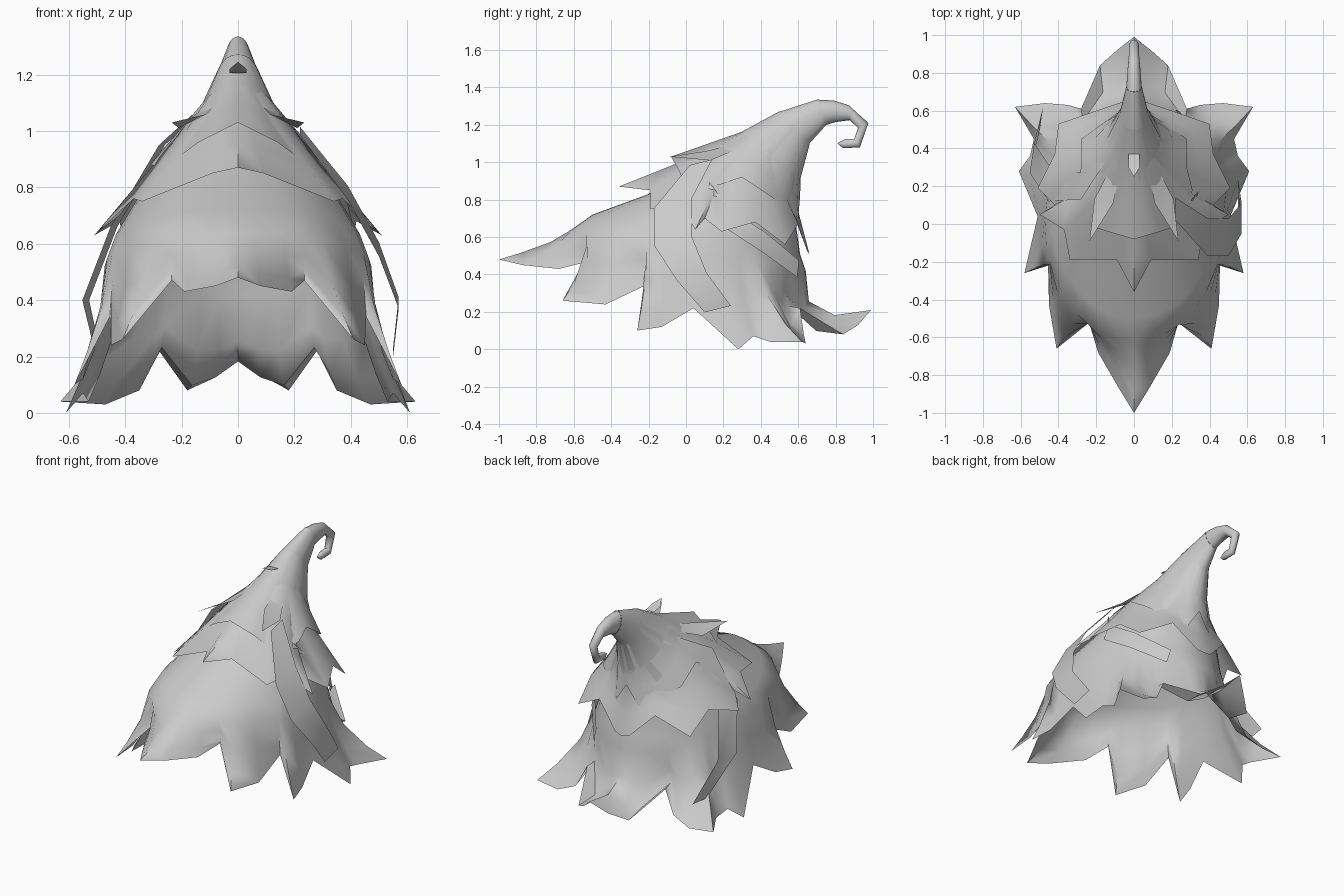
import bpy, math
from mathutils import Vector

if "Cube" in bpy.data.objects:
    bpy.data.objects.remove(bpy.data.objects["Cube"])

mat = bpy.data.materials.new("light_grey")
mat.diffuse_color = (0.6, 0.6, 0.6, 1)
mat.use_nodes = True
mat.node_tree.nodes["Principled BSDF"].inputs["Base Color"].default_value = mat.diffuse_color


def make(name, verts, faces):
    me = bpy.data.meshes.new(name)
    me.from_pydata(verts, [], faces)
    me.materials.append(mat)
    ob = bpy.data.objects.new(name, me)
    bpy.context.collection.objects.link(ob)
    bpy.context.view_layer.objects.active = ob
    ob.select_set(True)
    bpy.ops.object.shade_smooth_by_angle(angle=math.radians(65))
    ob.select_set(False)
    return ob


def ring_point(ring, a, grow=1.0):
    """Point on a tilted elliptical ring: (front y, front z, back y, back z, half width)."""
    yf, zf, yb, zb, w = ring
    c = math.cos(a) * grow
    return Vector((w * grow * math.sin(a), (yf + yb) / 2 + (yf - yb) / 2 * c,
                   (zf + zb) / 2 + (zf - zb) / 2 * c))


def loft(name, loops):
    """Skin closed loops of equal length."""
    n = len(loops[0])
    verts = [p for l in loops for p in l]
    faces = [(r * n + i, (r + 1) * n + i, (r + 1) * n + (i + 1) % n, r * n + (i + 1) % n)
             for r in range(len(loops) - 1) for i in range(n)]
    return make(name, verts, faces)


def shell(name, rings, edge, grow=1.0, steps=(0.5,), flare=False):
    """Skirt from rings down to a ragged edge given for the +x half, front to back."""
    full = [Vector(p) for p in edge]
    full += [Vector((-p.x, p.y, p.z)) for p in full[-2:0:-1]]
    yf, _, yb, _, w = rings[-1]
    angles = [math.atan2(p.x / w, ((yf + yb) / 2 - p.y) / ((yb - yf) / 2)) for p in full]
    loops = [[ring_point(r, a, grow) for a in angles] for r in rings]
    top = loops[-1]
    for t in steps:
        row = []
        for a, start, end in zip(angles, top, full):
            p = start.lerp(end, t)
            if flare:  # leaves kick outwards towards their tips, most at the back
                z = p.z
                p = start.lerp(end, t ** 1.4)
                back = max(0, -math.cos(a)) ** 4
                p.y -= 0.08 * back
                p.z = z - 0.08 * back
            row.append(p)
        loops.append(row)
    return loft(name, loops + [full])


def ribbon(name, path, widths, side, signs=(1, -1)):
    """Flat leaf or strap along a path, widened along a side direction."""
    for s in signs:
        verts = []
        for p, w in zip(path, widths):
            for k in (-w, w):
                q = Vector(p) + Vector(side) * k
                verts.append((q.x * s, q.y, q.z))
        faces = [(2 * i, 2 * i + 1, 2 * i + 3, 2 * i + 2) for i in range(len(path) - 1)]
        make(name, verts, faces)


# Rings of the hat body from the bent peak down to the flanks
rings = [
    (0.70, 1.335, 0.75, 1.20, 0.042), (0.50, 1.27, 0.66, 1.10, 0.075),
    (0.30, 1.16, 0.61, 0.92, 0.14), (0.08, 1.04, 0.585, 0.78, 0.25),
    (-0.20, 0.83, 0.59, 0.65, 0.365), (-0.50, 0.72, 0.61, 0.51, 0.44),
    (-0.62, 0.635, 0.64, 0.42, 0.473)]

# Body with the leafy brim
brim = [(0, -1, .48), (.08, -.87, .45), (.19, -.68, .43), (.235, -.52, .47),
        (.41, -.66, .26), (.45, -.43, .24), (.455, -.22, .34), (.58, -.26, .10),
        (.55, -.13, .12), (.51, .04, .22), (.61, .28, 0), (.55, .36, .07),
        (.53, .45, .04), (.63, .62, .04), (.47, .64, .03), (.35, .63, .08),
        (.28, .61, .22), (.18, .84, .08), (.09, .92, .13), (0, .99, .21)]
shell("hat_body", rings, brim, steps=(0.4, 0.75), flare=True)

# Curled tip
curl = [(0.70, 1.335, 0.75, 1.20, 0.042), (0.79, 1.33, 0.80, 1.215, 0.038),
        (0.87, 1.305, 0.875, 1.225, 0.03), (0.975, 1.21, 0.92, 1.185, 0.026),
        (0.93, 1.08, 0.90, 1.125, 0.022), (0.84, 1.075, 0.855, 1.125, 0.018),
        (0.81, 1.10, 0.815, 1.105, 0.004)]
loft("curled_tip", [[ring_point(r, i * math.tau / 10) for i in range(10)] for r in curl])

# Middle layer of leaves
middle = [(0, -.36, .87), (.09, -.19, .85), (.34, -.19, .75), (.37, -.03, .76),
          (.50, .05, .64), (.42, .10, .70), (.51, .19, .63), (.42, .37, .68),
          (.40, .53, .56), (.20, .60, .67), (.05, .65, .52), (0, .66, .51)]
shell("middle_leaves", rings[2:4], middle, grow=1.02)

# Upper layer of leaves
upper = [(0, -.08, 1.03), (.14, -.04, .96), (.26, 0, .87), (.31, .18, .88),
         (.28, .30, .92), (.28, .45, .82), (.08, .60, .70), (0, .61, .82)]
shell("upper_leaves", rings[1:3], upper, grow=1.02)

# Draped straps: one hangs down the right flank, the other wraps to the left back
ribbon("right_strap", [(.22, .08, 1.0), (.39, -.07, .78), (.50, -.07, .58),
                       (.57, .03, .39), (.55, .17, .215)],
       [.06, .10, .10, .08, .07], (0, 1, .25), signs=(1,))
ribbon("left_strap", [(.13, .40, 1.08), (.27, .20, .95), (.44, .20, .66),
                      (.54, .35, .40), (.49, .56, .18)],
       [.05, .07, .08, .08, .06], (-.15, 1, 0), signs=(-1,))
ribbon("wrapped_band", [(.31, .12, .86), (.40, .22, .70), (.37, .42, .57), (.23, .60, .43)],
       [.04, .06, .06, .05], (-.25, .1, .9), signs=(1,))

# Small pointed tufts
ribbon("front_tuft", [(.08, .34, 1.11), (.16, .12, 1.035), (.235, -.09, 1.03)],
       [.02, .05, .0], (1, .2, -.5))
ribbon("crown_tuft", [(0, .37, 1.205), (0, .30, 1.22), (0, .25, 1.245)],
       [.03, .03, .0], (1, 0, 0), signs=(1,))
